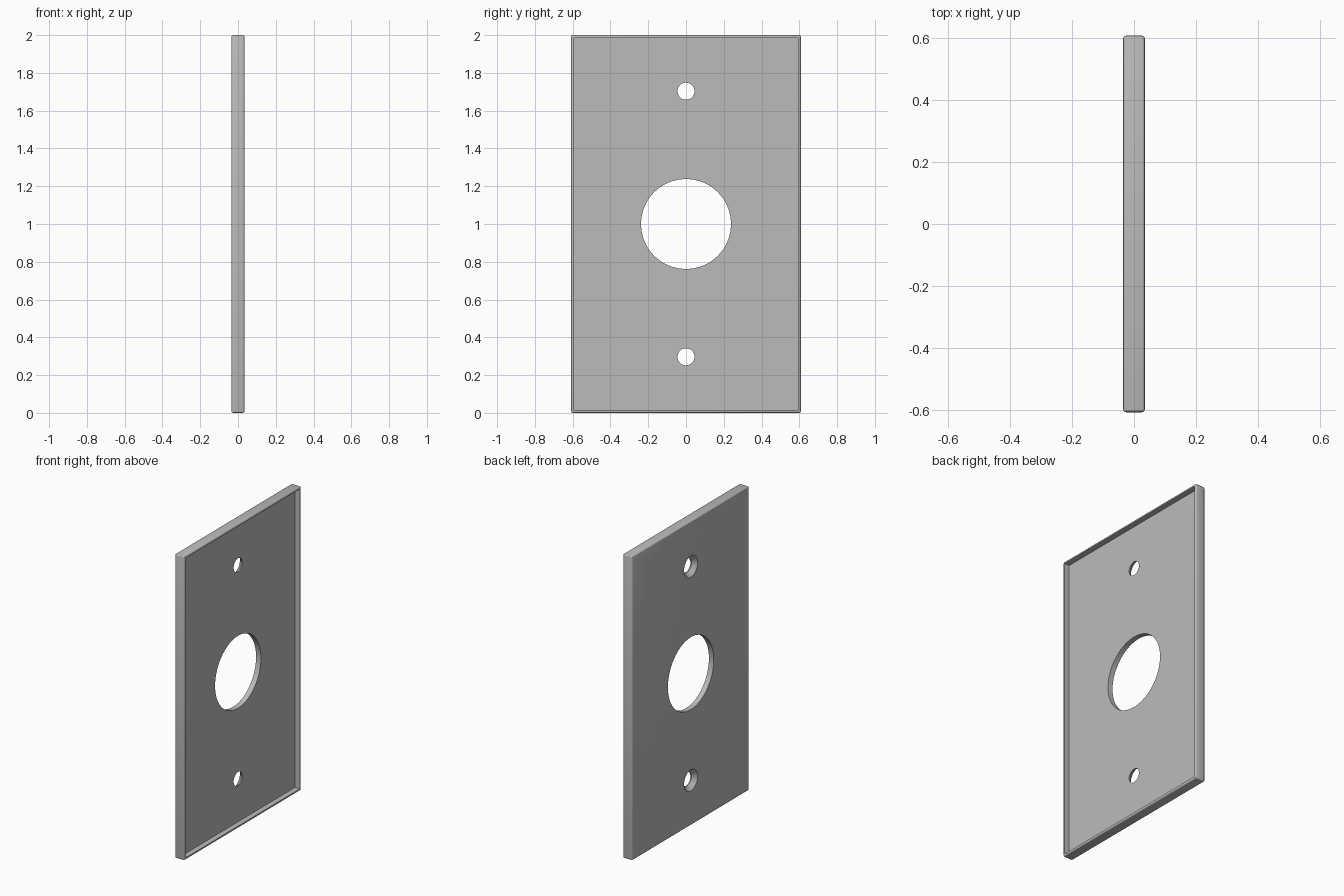
import bpy, bmesh
from math import cos, sin, pi, radians

HALF_T, HALF_W, HEIGHT = 0.035, 0.608, 2.0
RIM, EDGE_ROUND, FLOOR_X = 0.015, 0.01, 0.0
SCREW_OFFSET = 0.703

old = bpy.data.objects.get("Cube")
if old:
    bpy.data.objects.remove(old, do_unlink=True)

grey = bpy.data.materials.new("plate_grey")
grey.use_nodes = True
colour = (0.5, 0.5, 0.5, 1)
grey.diffuse_color = colour
grey.node_tree.nodes["Principled BSDF"].inputs["Base Color"].default_value = colour


def finish(name, bm):
    bmesh.ops.recalc_face_normals(bm, faces=bm.faces)
    mesh = bpy.data.meshes.new(name)
    bm.to_mesh(mesh)
    bm.free()
    mesh.materials.append(grey)
    obj = bpy.data.objects.new(name, mesh)
    bpy.context.collection.objects.link(obj)
    return obj


def box(name, x0, x1, half_y, z0, z1, rounding=0):
    bm = bmesh.new()
    bmesh.ops.create_cube(bm, size=1)
    for v in bm.verts:
        v.co = (x1 if v.co.x > 0 else x0,
                half_y if v.co.y > 0 else -half_y,
                z1 if v.co.z > 0 else z0)
    if rounding:
        bmesh.ops.bevel(bm, geom=bm.edges[:], offset=rounding, segments=3,
                        profile=0.5, affect='EDGES')
    return finish(name, bm)


def turned(name, profile, z, sides=64):
    """Solid turned about a line along x; profile holds (x, radius) pairs."""
    bm = bmesh.new()
    angles = [2 * pi * i / sides for i in range(sides)]
    rings = [[bm.verts.new((x, r * cos(a), z + r * sin(a))) for a in angles]
             for x, r in profile]
    for a, b in zip(rings, rings[1:]):
        for i in range(sides):
            j = (i + 1) % sides
            bm.faces.new((a[i], a[j], b[j], b[i]))
    bm.faces.new(rings[0])
    bm.faces.new(rings[-1])
    return finish(name, bm)


# Rounded plate
plate = box("wall_plate", -HALF_T, HALF_T, HALF_W, 0, HEIGHT, EDGE_ROUND)

# Hollow back, large centre opening, two countersunk screw holes
mid = HEIGHT / 2
screw = [(-0.05, 0.084), (-0.008, 0.045), (0.1, 0.045)]
cutters = [
    box("back_hollow", FLOOR_X, 0.1, HALF_W - RIM, RIM, HEIGHT - RIM),
    turned("centre_opening", [(-0.1, 0.238), (0.1, 0.238)], mid, 96),
    turned("upper_screw_hole", screw, mid + SCREW_OFFSET),
    turned("lower_screw_hole", screw, mid - SCREW_OFFSET),
]

bpy.ops.object.select_all(action='DESELECT')
bpy.context.view_layer.objects.active = plate
plate.select_set(True)
for cutter in cutters:
    cutter.hide_render = True
    mod = plate.modifiers.new(cutter.name, 'BOOLEAN')
    mod.operation = 'DIFFERENCE'
    mod.solver = 'EXACT'
    mod.object = cutter
    bpy.ops.object.modifier_apply(modifier=mod.name)
    bpy.data.objects.remove(cutter, do_unlink=True)

# Smooth hole walls, crisp flat faces
bpy.ops.object.shade_smooth_by_angle(angle=radians(15))
